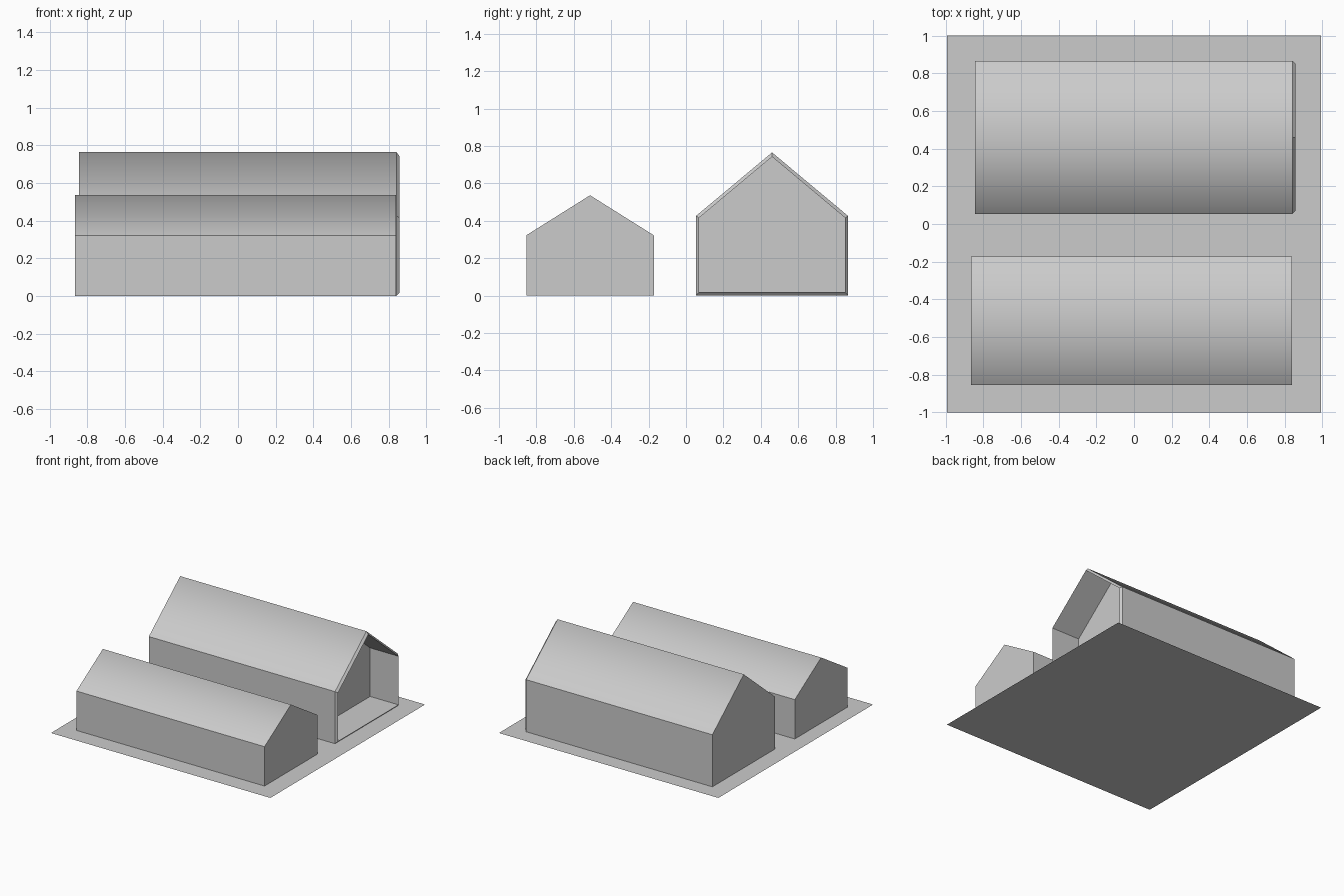
import bpy, bmesh

if "Cube" in bpy.data.objects:
    bpy.data.objects.remove(bpy.data.objects["Cube"])


def gable(y, half, base, eave, ridge):
    """Gabled cross-section in the y-z plane."""
    return [(y - half, base), (y + half, base), (y + half, eave),
            (y, ridge), (y - half, eave)]


def loft(name, rings):
    """Skin a list of (x, profile) rings, capping both ends."""
    bm = bmesh.new()
    loops = [[bm.verts.new((x, y, z)) for y, z in prof] for x, prof in rings]
    n = len(loops[0])
    for r, (a, b) in enumerate(zip(loops, loops[1:])):
        for i in range(n):
            j = (i + 1) % n
            f = bm.faces.new((a[i], a[j], b[j], b[i]))
            # the two outer roof slopes blend smoothly over the ridge
            f.smooth = r == 0 and i in (2, 3)
    bm.faces.new(loops[0])
    bm.faces.new(loops[-1])
    bmesh.ops.recalc_face_normals(bm, faces=bm.faces)
    # crisp eaves
    for e in bm.edges:
        if len({f.smooth for f in e.link_faces}) > 1:
            e.smooth = False
    me = bpy.data.meshes.new(name)
    bm.to_mesh(me)
    bm.free()
    ob = bpy.data.objects.new(name, me)
    bpy.context.collection.objects.link(ob)
    return ob


# ground slab: single flat sheet
bpy.ops.mesh.primitive_plane_add(size=2)
yard = bpy.context.object
yard.name = "yard_base"
yard.scale = (0.993, 1, 1)

# small closed shed
small = gable(-0.513, 0.341, 0, 0.322, 0.536)
loft("small_shed", [(-0.864, small), (0.838, small)])

# large barn: bevelled lip and recessed opening at the +x end
outer = gable(0.46, 0.406, 0, 0.426, 0.765)
inner = gable(0.46, 0.391, 0.018, 0.415, 0.742)
loft("large_barn", [(-0.845, outer), (0.84, outer), (0.857, inner), (0.60, inner)])
